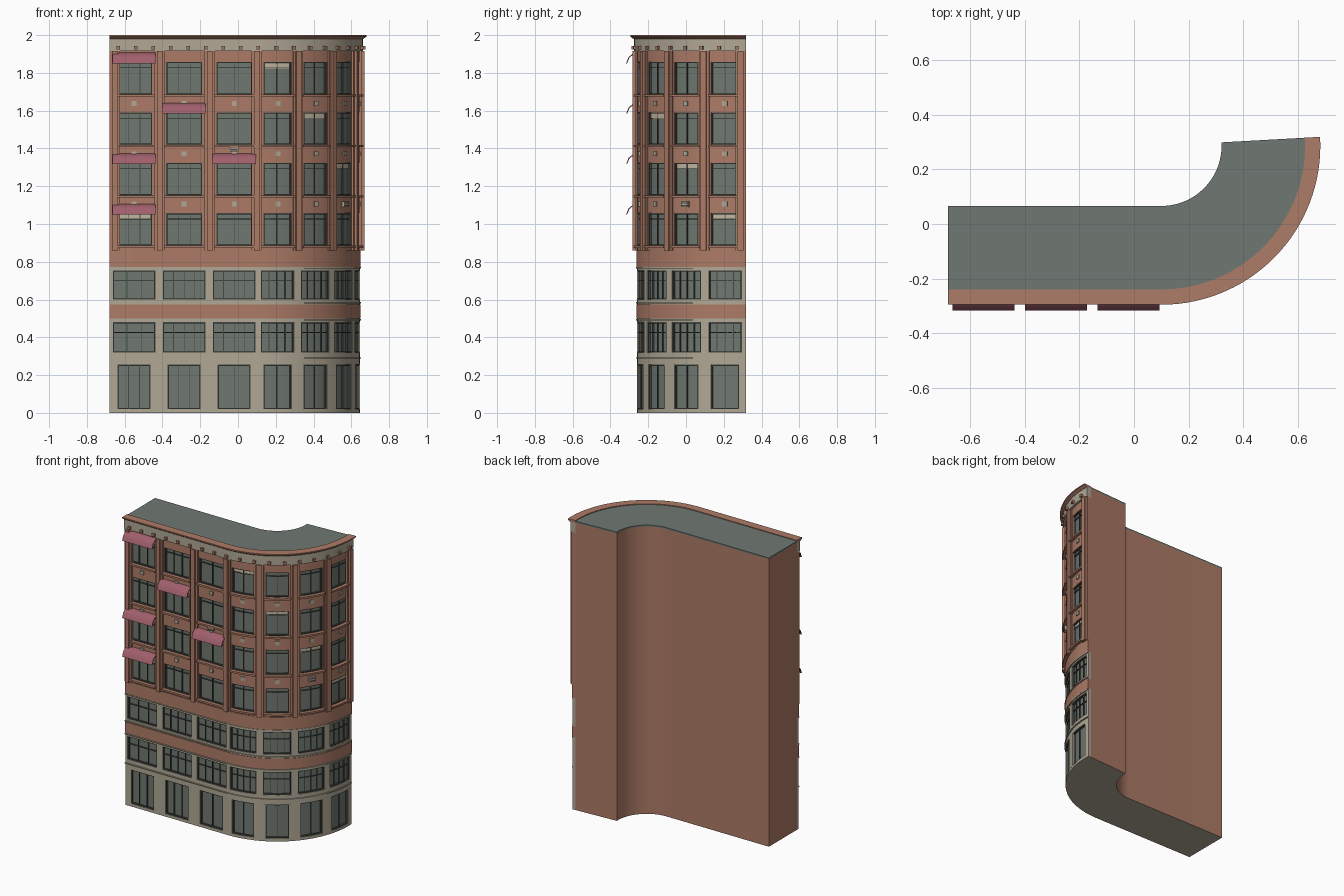
import bpy, bmesh, math

cube = bpy.data.objects.get("Cube")
if cube:
    bpy.data.objects.remove(cube, do_unlink=True)


def material(name, rgb):
    m = bpy.data.materials.new(name)
    m.use_nodes = True
    m.diffuse_color = (*rgb, 1)
    m.node_tree.nodes["Principled BSDF"].inputs["Base Color"].default_value = (*rgb, 1)
    return m


brick = material("brick", (0.42, 0.2, 0.136))
stone = material("pale stone", (0.44, 0.395, 0.305))
glass = material("grey glass", (0.16, 0.185, 0.162))
slate = material("roof slate", (0.16, 0.185, 0.165))
frame = material("dark frame", (0.06, 0.066, 0.056))
canvas = material("mauve canvas", (0.35, 0.115, 0.15))
blind = material("cream blind", (0.55, 0.47, 0.36))

# Facade line: straight run (u < 0), then a curved corner (u > 0)
CX, CY, R = 0.10, 0.286, 0.545
START, END = -0.78, R * math.radians(93.2)
STEP = R * math.radians(3.1)


def place(u, d, z):
    a = max(u, 0) / R
    return (CX + min(u, 0) + (R + d) * math.sin(a), CY - (R + d) * math.cos(a), z)


class Part:
    """Collects profiles swept along the facade into one object."""

    def __init__(self, name, *mats):
        self.name, self.mats, self.bm = name, mats, bmesh.new()

    def sweep(self, u0, u1, profile):
        stations = [u0]
        if u0 < 0 < u1:
            stations.append(0)
        if u1 > 0:
            a = max(u0, 0)
            n = max(1, math.ceil((u1 - a) / STEP - 0.01))
            stations += [a + (u1 - a) * i / n for i in range(1, n + 1)]
        else:
            stations.append(u1)
        rings = [[self.bm.verts.new(place(u, d, z)) for d, z in profile] for u in stations]
        n = len(profile)
        for a, b in zip(rings, rings[1:]):
            for i in range(n):
                j = (i + 1) % n
                self.bm.faces.new((a[i], a[j], b[j], b[i]))
        self.bm.faces.new(rings[0])
        self.bm.faces.new(rings[-1][::-1])

    def box(self, u0, u1, d0, d1, z0, z1):
        self.sweep(u0, u1, [(d0, z0), (d1, z0), (d1, z1), (d0, z1)])

    def finish(self, rule=None):
        bmesh.ops.recalc_face_normals(self.bm, faces=self.bm.faces[:])
        mesh = bpy.data.meshes.new(self.name)
        if rule:
            for f in self.bm.faces:
                f.material_index = rule(f)
        self.bm.to_mesh(mesh)
        self.bm.free()
        for m in self.mats:
            mesh.materials.append(m)
        mesh.shade_smooth()
        mesh.set_sharp_from_angle(angle=math.radians(30))
        bpy.context.collection.objects.link(bpy.data.objects.new(self.name, mesh))


CORE = -0.02
pitch = END / 4
bays = [-0.65, -0.385, -0.12] + [pitch * (i + 0.5) for i in range(4)]
UP0, UPH, FLOOR = 0.885, 0.172, 0.267

# Solid block with stone underside, and the roof slab
body = Part("building_body", brick, stone)
body.box(START, END, -0.325, CORE, 0, 1.985)
body.finish(lambda f: 1 if f.normal.z < -0.5 else 0)
roof = Part("roof", slate)
roof.box(START, END, -0.325, CORE, 1.985, 1.995)
roof.finish()

stone_wall = Part("stone_wall", stone)
brick_wall = Part("brick_wall", brick)
panes = Part("window_glass", glass)
frames = Part("window_frames", frame)
sills = Part("window_sills", brick)
blinds = Part("window_blinds", blind)


def window(u, w, z0, z1, lights, transom):
    a, b, t = u - w / 2, u + w / 2, 0.006
    panes.box(a, b, CORE, CORE + 0.004, z0, z1)
    for x in (a + t / 2, b - t / 2):
        frames.box(x - t / 2, x + t / 2, CORE, -0.004, z0, z1)
    for i in range(1, lights):
        x = a + w * i / lights
        frames.box(x - t / 3, x + t / 3, CORE, -0.009, z0 + t, z1 - t)
    for z in (z0, z1 - t):
        frames.box(a + t, b - t, CORE, -0.004, z, z + t)
    if transom:
        z = z0 + (z1 - z0) * transom
        frames.box(a + t, b - t, CORE, -0.008, z - t / 3, z + t / 3)


# Storeys: piers between the windows, then the windows themselves
storeys = [(0.02, 0.255, 0.175, 0.15, stone_wall, "ground"),
           (0.32, 0.48, 0.225, 0.18, stone_wall, "middle"),
           (0.60, 0.755, 0.225, 0.18, stone_wall, "middle")]
storeys += [(UP0 + FLOOR * i, UP0 + FLOOR * i + UPH, 0.19, 0.15, brick_wall, "upper") for i in range(4)]
for z0, z1, wide, narrow, wall, kind in storeys:
    left = START
    for n, u in enumerate(bays):
        w = wide if u < 0 else narrow
        wall.box(left, u - w / 2, CORE, 0, z0, z1)
        left = u + w / 2
        if kind == "middle":
            window(u, w, z0, z1, 3 if n == 0 else 4, 0.66)
        else:
            window(u, w, z0, z1, 3 if n < 2 else 2, 0.82 if kind == "upper" else 0)
        if kind == "upper":
            sills.box(u - w / 2 - 0.012, u + w / 2 + 0.012, -0.01, 0.02, z0 - 0.012, z0)
    wall.box(left, END, CORE, 0, z0, z1)

# Horizontal wall strips between the storeys
for z0, z1 in [(0, 0.02), (0.255, 0.32), (0.48, 0.50), (0.575, 0.60), (0.755, 0.77)]:
    stone_wall.box(START, END, CORE, 0, z0, z1)
for z0, z1 in [(0.50, 0.575), (0.77, 0.86)]:
    brick_wall.box(START, END, CORE, 0.004, z0, z1)
brick_wall.box(START, END, CORE, 0, 0.86, UP0)
for i in range(4):
    top = UP0 + FLOOR * i + UPH
    brick_wall.box(START, END, CORE, 0, top, UP0 + FLOOR * (i + 1) if i < 3 else 1.915)

# Blinds half drawn behind some upper windows: (bay, floor)
for n, i in [(0, 0), (6, 0), (5, 1), (4, 2), (3, 3)]:
    top, w = UP0 + FLOOR * i + UPH, 0.17 if n < 3 else 0.135
    blinds.box(bays[n] - w / 2, bays[n] + w / 2, CORE, -0.012, top - 0.034, top - 0.007)
for p in (stone_wall, brick_wall, panes, frames, sills, blinds):
    p.finish()

# Thin string courses
courses = Part("stone_courses", stone)
for z in (0.287, 0.49, 0.58, 0.765):
    courses.box(START, END, -0.005, 0.007, z, z + 0.007)
courses.finish()

# Stepped pilasters between the upper bays
pilasters = Part("pilasters", brick)
for u in [START + 0.0275, -0.515, -0.25, 0.0] + [pitch * i for i in (1, 2, 3)] + [END - 0.0275]:
    pilasters.box(u - 0.0275, u + 0.0275, -0.005, 0.01, 0.86, 1.915)
    pilasters.box(u - 0.015, u + 0.015, 0.005, 0.024, 0.86, 1.915)
pilasters.finish()

# Square stone ornaments on the spandrels, and two wall vents
ornaments = Part("spandrel_ornaments", stone)
for u in bays:
    for i in range(1, 4):
        z = 1.105 + FLOOR * (i - 1)
        ornaments.box(u - 0.013, u + 0.013, -0.005, 0.007, z - 0.013, z + 0.013)
ornaments.finish()
vents = Part("wall_vents", stone, frame)
for u, z in [(bays[2], 1.4), (bays[5], 1.105)]:
    vents.box(u - 0.022, u + 0.022, -0.005, 0.015, z - 0.015, z + 0.015)
    for k in (-0.007, 0.007):
        vents.box(u - 0.018, u + 0.018, 0.013, 0.017, z + k - 0.003, z + k + 0.003)
vents.finish(lambda f: 1 if max(v.co.z for v in f.verts) - min(v.co.z for v in f.verts) < 0.01
             and len(f.verts) == 4 and abs(f.normal.z) < 0.5 else 0)

# Frieze, brackets and cornice
frieze = Part("frieze", stone)
frieze.box(START, END, CORE, 0.016, 1.915, 1.985)
frieze.finish()
brackets = Part("cornice_brackets", brick)
count = 18
for i in range(count):
    u = START + (END - START) * (i + 0.5) / count
    brackets.box(u - 0.009, u + 0.009, 0.01, 0.03, 1.925, 1.943)
brackets.finish()
cornice = Part("cornice", brick)
cornice.sweep(START, END, [(CORE, 1.98), (0.018, 1.98), (0.036, 1.992), (0.036, 2.0), (CORE, 2.0)])
cornice.finish()

# Sloping awnings: (bay, floor)
awnings = Part("awnings", canvas)
for n, i in [(0, 0), (0, 1), (2, 1), (1, 2), (0, 3)]:
    z = 1.05 + FLOOR * i
    awnings.sweep(bays[n] - 0.114, bays[n] + 0.114,
                  [(0, z + 0.056), (0.024, z + 0.05), (0.045, z + 0.033), (0.058, z),
                   (0.053, z), (0.04, z + 0.03), (0.021, z + 0.045), (0, z + 0.05)])
awnings.finish()
